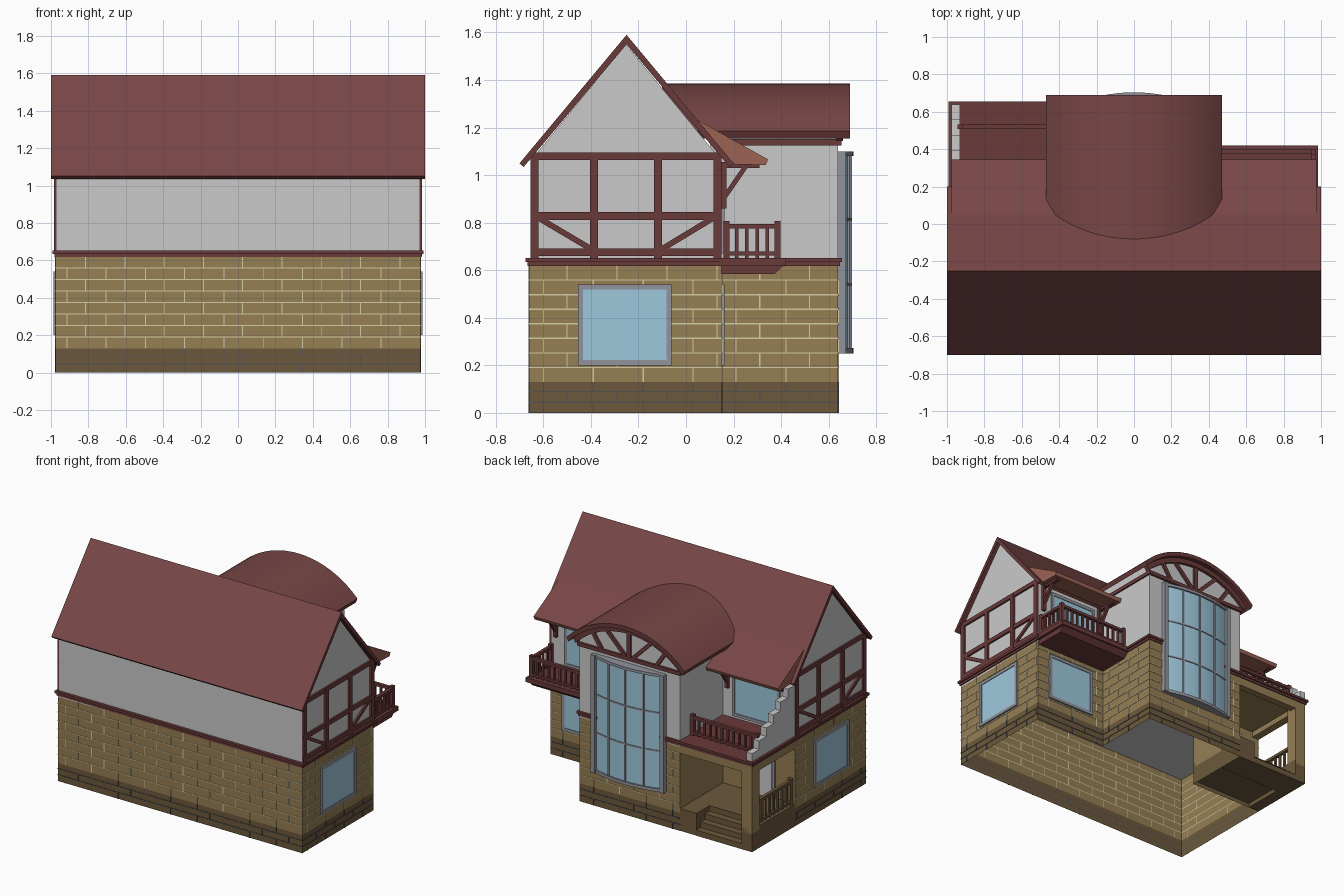
import bpy, bmesh, math
from mathutils import Matrix, Vector

if "Cube" in bpy.data.objects:
    bpy.data.objects.remove(bpy.data.objects["Cube"])


def material(name, r, g, b):
    m = bpy.data.materials.new(name)
    m.diffuse_color = [((c / 255 + 0.055) / 1.055) ** 2.4 for c in (r, g, b)] + [1]
    m.use_nodes = True
    m.node_tree.nodes["Principled BSDF"].inputs["Base Color"].default_value = m.diffuse_color
    return m


BRICK = material("tan brick", 150, 126, 84)
BASE = material("dark base stone", 108, 89, 60)
MORTAR = material("pale mortar", 212, 205, 165)
SLATE = material("dark mortar", 82, 80, 84)
ROOF = material("roof red", 120, 70, 70)
TIMBER = material("timber dark red", 106, 58, 58)
SOFFIT = material("soffit salmon", 156, 98, 84)
WALL = material("plaster grey", 202, 202, 202)
GLASS = material("window blue", 158, 200, 220)
FRAME = material("frame grey", 146, 148, 156)


def finish(bm, name, *mats, rule=None, smooth=False):
    bmesh.ops.recalc_face_normals(bm, faces=bm.faces)
    if rule:
        for f in bm.faces:
            f.material_index = rule(f.normal)
    me = bpy.data.meshes.new(name)
    bm.to_mesh(me)
    bm.free()
    for m in mats:
        me.materials.append(m)
    ob = bpy.data.objects.new(name, me)
    bpy.context.collection.objects.link(ob)
    if smooth:
        bpy.ops.object.select_all(action='DESELECT')
        ob.select_set(True)
        bpy.context.view_layer.objects.active = ob
        bpy.ops.object.shade_smooth_by_angle(angle=math.radians(30))
    return ob


def box(bm, x0, x1, y0, y1, z0, z1):
    m = Matrix.Translation(((x0 + x1) / 2, (y0 + y1) / 2, (z0 + z1) / 2)) @ \
        Matrix.Diagonal((abs(x1 - x0), abs(y1 - y0), abs(z1 - z0), 1))
    bmesh.ops.create_cube(bm, size=1, matrix=m)


def boxes(name, mat, *items):
    bm = bmesh.new()
    for i in items:
        box(bm, *i)
    return finish(bm, name, mat)


def beam(bm, p, q, w, n):
    """Square bar from p to q, with one face pair along n."""
    p, q, n = Vector(p), Vector(q), Vector(n)
    d = (q - p).normalized()
    s = d.cross(n)
    m = Matrix((n * w, s * w, q - p)).transposed().to_4x4()
    bmesh.ops.create_cube(bm, size=1, matrix=Matrix.Translation((p + q) / 2) @ m)


def prism(bm, pts, axis, a, b, caps=(True, True)):
    def at(p, t):
        return {'x': (t, p[0], p[1]), 'y': (p[0], t, p[1]), 'z': (p[0], p[1], t)}[axis]
    lo = [bm.verts.new(at(p, a)) for p in pts]
    hi = [bm.verts.new(at(p, b)) for p in pts]
    for i in range(len(pts)):
        j = (i + 1) % len(pts)
        bm.faces.new((lo[i], lo[j], hi[j], hi[i]))
    if caps[0]:
        bm.faces.new(lo)
    if caps[1]:
        bm.faces.new(hi)


def slab(bm, axis, c, t, a0, a1, z0, z1):
    """Plate on a wall at x=c or y=c, sticking out by t."""
    if axis == 'x':
        box(bm, c, c + t, a0, a1, z0, z1)
    else:
        box(bm, a0, a1, c, c + t, z0, z1)


def window(name, axis, c, s, a0, a1, z0, z1, w=0.022):
    bm = bmesh.new()
    for q in ((a0, a0 + w, z0, z1), (a1 - w, a1, z0, z1), (a0, a1, z0, z0 + w), (a0, a1, z1 - w, z1)):
        slab(bm, axis, c, s * 0.012, *q)
    finish(bm, name + "_frame", FRAME)
    bm = bmesh.new()
    slab(bm, axis, c, s * 0.007, a0 + w, a1 - w, z0 + w, z1 - w)
    finish(bm, name + "_glass", GLASS)


def mortar(name, axis, c, s, a0, a1):
    for tag, mat, z0, rows, h in (("mortar", MORTAR, 0.13, 8, 0.0612), ("base_joints", SLATE, 0.0, 3, 0.045)):
        bm = bmesh.new()
        for r in range(rows):
            z = z0 + r * h
            if r:
                slab(bm, axis, c, s * 0.003, a0, a1, z - 0.0025, z + 0.0025)
            a = a0 + (0.16 if r % 2 else 0.06)
            while a < a1 - 0.02:
                slab(bm, axis, c, s * 0.003, a - 0.0025, a + 0.0025, z, z + h)
                a += 0.21
        finish(bm, name + "_" + tag, mat)


# Ground floor: hollow brick shell, open below, grey ceiling
FOOT = [(-.975, -.66), (.975, -.66), (.975, .15), (.4, .15), (.4, .64), (-.4, .64), (-.4, .15), (-.975, .15)]
for name, mat, z0, z1, caps in (("base_course", BASE, 0, .13, (False, False)),
                                ("brick_walls", BRICK, .13, .62, (False, False)),
                                ("ceiling", WALL, .605, .615, (True, True))):
    bm = bmesh.new()
    prism(bm, FOOT, 'z', z0, z1, caps)
    finish(bm, name, mat)
for args in (("front", 'y', -.66, -1, -.975, .975), ("right", 'x', .975, 1, -.66, .15),
             ("left", 'x', -.975, -1, -.66, .15), ("back", 'y', .15, 1, .4, .975),
             ("wing_side", 'x', .4, 1, .15, .64), ("wing_back", 'y', .64, 1, -.4, .4)):
    mortar(*args)

# Moulded band between floors, including the deck over the porch
band = []
for o, z0, z1 in ((.007, .618, .635), (.016, .635, .652)):
    band += [(-.975 - o, .975 + o, -.66 - o, .15 + o, z0, z1), (-.4 - o, .4 + o, .1, .64 + o, z0, z1),
             (-.975 - o, -.38, .1, .64 + o, z0, z1)]
boxes("floor_band", TIMBER, *band)

# Upper storey with gables
bm = bmesh.new()
prism(bm, [(-.655, .65), (.15, .65), (.15, 1.06), (-.2525, 1.55), (-.655, 1.06)], 'x', -.97, .97)
finish(bm, "upper_walls", WALL)

# Main roof
bm = bmesh.new()
prism(bm, [(-.25, 1.59), (-.70, 1.05), (-.683, 1.034), (-.25, 1.55), (.183, 1.034), (.20, 1.05)], 'x', -1, 1)
finish(bm, "main_roof", ROOF, TIMBER, rule=lambda n: 0 if n.z > .3 else 1)

# Parts that repeat on both sides
for s, side in ((1, "right"), (-1, "left")):
    bm = bmesh.new()
    X = s * .97
    for y in (-.637, -.387, -.117, .133):
        slab(bm, 'x', X, s * .014, y - .017, y + .017, .652, 1.09)
    for z in (1.08, .828, .675):
        slab(bm, 'x', X, s * .013, -.655, .15, z - .016, z + .016)
    beam(bm, (X, -.62, .82), (X, -.40, .69), .024, (1, 0, 0))
    beam(bm, (X, .115, .82), (X, -.10, .69), .024, (1, 0, 0))
    finish(bm, side + "_timber_frame", TIMBER)
    window(side + "_window", 'x', s * .975, s, -.455, -.06, .20, .54)
    a, b = sorted((s * .48, s * .86))
    window(side + "_upper_window", 'y', .15, 1, a, b, .67, 1.03)
    # flared eave over the balcony or deck, on brackets
    bm = bmesh.new()
    prism(bm, [(.03, 1.243), (.345, 1.066), (.335, 1.042), (.20, 1.046), (.09, 1.16)], 'x', s * .39, s * .975)
    finish(bm, side + "_flared_eave", ROOF, SOFFIT, rule=lambda n: 0 if n.z > .3 else 1)
    bm = bmesh.new()
    for x in (s * .93, s * .44):
        beam(bm, (x, .15, .89), (x, .26, 1.05), .02, (1, 0, 0))
        box(bm, x - .012, x + .012, .15, .31, 1.03, 1.055)
        box(bm, x - .012, x + .012, .15, .17, .86, 1.05)
    finish(bm, side + "_eave_brackets", TIMBER)
window("back_window", 'y', .15, 1, .50, .88, .20, .54)

# Wing: plaster walls below a barrel roof
R, CZ = .652, .734


def arc(r, half, n=20):
    a = math.asin(half / r)
    return [(r * math.sin(-a + 2 * a * i / n), CZ + r * math.cos(-a + 2 * a * i / n)) for i in range(n + 1)]


bm = bmesh.new()
prism(bm, arc(R - .025, .4) + [(.4, .65), (-.4, .65)], 'y', .1, .64)
finish(bm, "wing_walls", WALL)
bm = bmesh.new()
prism(bm, arc(R, .47) + arc(R - .03, .458)[::-1], 'y', -.1, .69)
finish(bm, "barrel_roof", ROOF, TIMBER, rule=lambda n: 0 if n.z > .3 else 1, smooth=True)

# Timber in the arched gable
bm = bmesh.new()
prism(bm, arc(R - .03, .44) + arc(R - .065, .42)[::-1], 'y', .63, .66)
box(bm, -.41, .41, .12, .655, 1.125, 1.152)
box(bm, -.015, .015, .64, .655, 1.14, 1.34)
for s in (-1, 1):
    beam(bm, (s * .03, .642, 1.15), (s * .20, .642, 1.32), .026, (0, 1, 0))
    beam(bm, (s * .22, .642, 1.15), (s * .30, .642, 1.27), .026, (0, 1, 0))
finish(bm, "arched_gable_timber", TIMBER)

# Bowed bay window
SAG, HW = .045, .275
bow = [(HW * (i / 6 - 1), .655 + SAG * (1 - (i / 6 - 1) ** 2)) for i in range(13)]
bm = bmesh.new()
prism(bm, [(-HW, .63)] + [(x, y - .008) for x, y in bow] + [(HW, .63)], 'z', .26, 1.09)
finish(bm, "bay_glass", GLASS)
bm = bmesh.new()
for z0, z1, e in ((.25, .272, .004), (1.08, 1.10, .004), (.535, .545, -.003), (.81, .82, -.003)):
    prism(bm, [(-HW, .63)] + [(x, y + e) for x, y in bow] + [(HW, .63)], 'z', z0, z1)
for i in (3, 6, 9):
    x, y = bow[i]
    box(bm, x - .006, x + .006, y - .02, y - .001, .26, 1.09)
for s in (-1, 1):
    box(bm, s * HW - .016, s * HW + .016, .63, .672, .25, 1.10)
finish(bm, "bay_frame", FRAME)


def railing(bm, p, q, z0, z1, n, post=.026):
    p, q = Vector(p), Vector(q)
    h = Vector((.012, .012))
    lo, hi = Vector(map(min, p, q)) - h, Vector(map(max, p, q)) + h
    box(bm, lo.x, hi.x, lo.y, hi.y, z1 - .02, z1)
    box(bm, lo.x, hi.x, lo.y, hi.y, z0 + .012, z0 + .028)
    for i in range(n + 1):
        c = p.lerp(q, i / n)
        w, top = (post / 2, z1 + .012) if i in (0, n) else (.007, z1)
        box(bm, c.x - w, c.x + w, c.y - w, c.y + w, z0, top)


# Balcony on the right
bm = bmesh.new()
box(bm, .39, .985, .14, .42, .62, .652)
prism(bm, [(.14, .62), (.41, .62), (.375, .585), (.14, .585)], 'x', .40, .965)
finish(bm, "balcony_floor", TIMBER)
bm = bmesh.new()
railing(bm, (.96, .17), (.96, .385), .65, .795, 5)
railing(bm, (.42, .385), (.96, .385), .65, .795, 12)
railing(bm, (-.93, .52), (-.42, .52), .65, .79, 11)
finish(bm, "balcony_railings", TIMBER)

# Stepped parapet beside the deck on the left
n = 6
boxes("stepped_parapet", WALL, *[(-.975, -.93, .15 + .49 * i / n, .15 + .49 * (i + 1) / n, .65, 1.02 - i * .062)
                                 for i in range(n)])

# Entrance porch: floor, steps, pillar, beams, door and railing
boxes("porch_floor", BASE, (-.975, -.4, .15, .44, .03, .16), (-.53, -.4, .44, .638, 0, .16),
      (-.975, -.89, .15, .64, 0, .16))
boxes("porch_steps", BASE, *[(-.89, -.53, .44, .64 - .05 * i, .04 * i, .04 * (i + 1)) for i in range(4)])
boxes("porch_pillar_and_beams", BRICK, (-.975, -.89, .555, .64, .13, .62), (-.975, -.4, .59, .64, .56, .62),
      (-.975, -.92, .15, .64, .56, .62), (-.97, -.4, .15, .63, .60, .617))
boxes("porch_door", FRAME, (-.82, -.58, .15, .16, .16, .54))
boxes("porch_door_panel", WALL, (-.80, -.60, .15, .166, .16, .52))
bm = bmesh.new()
railing(bm, (-.95, .17), (-.95, .55), .16, .335, 8)
finish(bm, "porch_railing", BASE)
